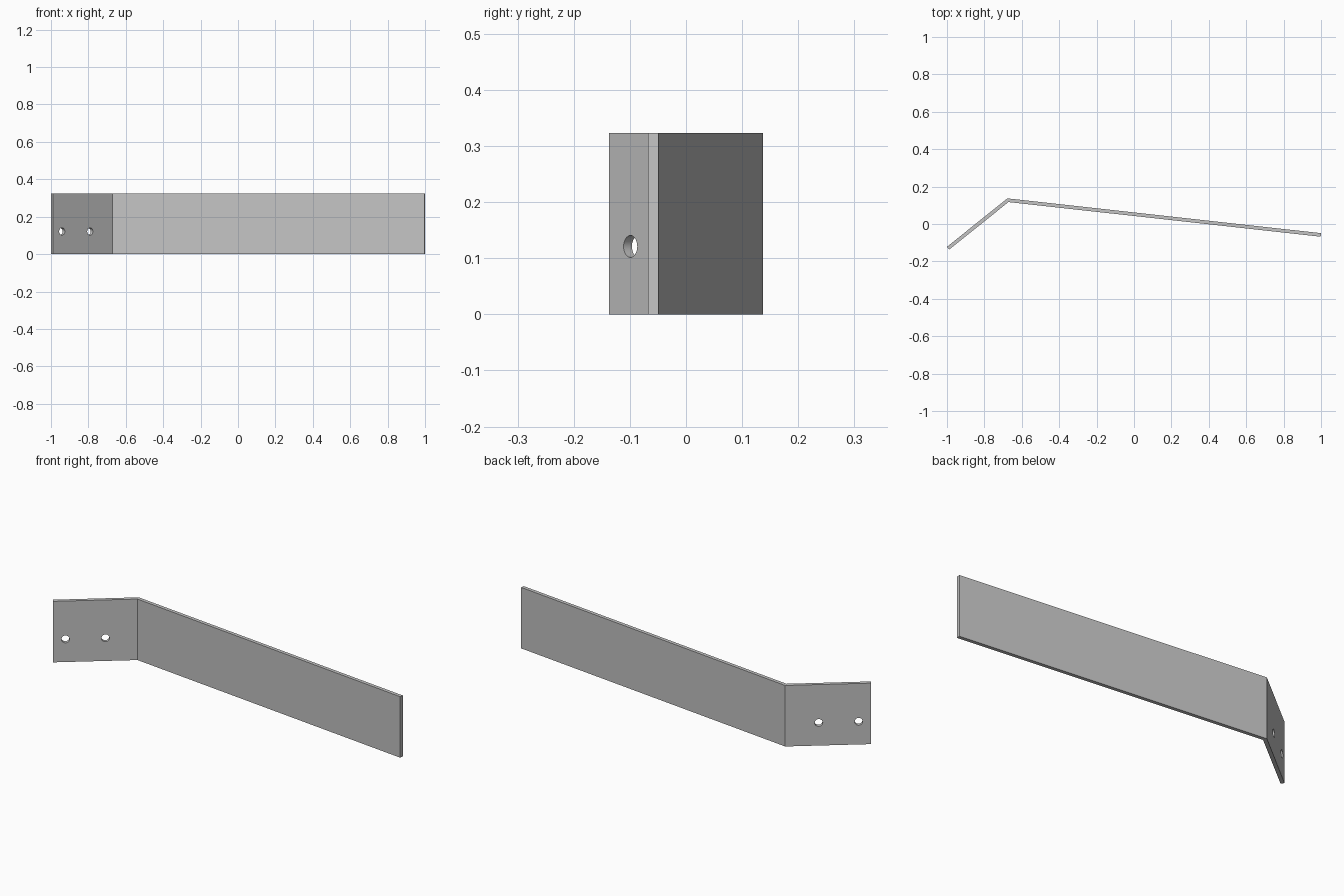
import bpy, bmesh, math
from mathutils import Vector

if "Cube" in bpy.data.objects:
    bpy.data.objects.remove(bpy.data.objects["Cube"], do_unlink=True)

HEIGHT = 0.323
THICK = 0.019
HOLE_RADIUS = 0.0195
HOLE_Z = 0.121

# Plain grey metal
grey = bpy.data.materials.new("grey metal")
grey.use_nodes = True
grey.diffuse_color = (0.55, 0.55, 0.55, 1)
grey.node_tree.nodes["Principled BSDF"].inputs["Base Color"].default_value = (0.55, 0.55, 0.55, 1)

# Back edge of the strip seen from above: short arm, bend, long arm
tip, bend, end = Vector((-1.0, -0.122)), Vector((-0.677, 0.137)), Vector((1.0, -0.049))


def front_normal(a, b):
    d = (b - a).normalized()
    return Vector((d.y, -d.x))


n_short, n_long = front_normal(tip, bend), front_normal(bend, end)
mid = (n_short + n_long).normalized()
outline = [tip, bend, end,
           end + n_long * THICK,
           bend + mid * THICK / mid.dot(n_long),
           tip + n_short * THICK]

# Bent strip, extruded from its outline
bm = bmesh.new()
base = bm.faces.new([bm.verts.new((p.x, p.y, 0)) for p in outline])
top = bmesh.ops.extrude_face_region(bm, geom=[base])["geom"]
bmesh.ops.translate(bm, vec=(0, 0, HEIGHT),
                    verts=[v for v in top if isinstance(v, bmesh.types.BMVert)])
bmesh.ops.recalc_face_normals(bm, faces=bm.faces)
mesh = bpy.data.meshes.new("bent_strip")
bm.to_mesh(mesh)
bm.free()
strip = bpy.data.objects.new("bent_strip", mesh)
bpy.context.collection.objects.link(strip)
mesh.materials.append(grey)

# Two screw holes through the short arm
along = (bend - tip).normalized()
for i, x in enumerate((-0.941, -0.791)):
    front = outline[5] + along * ((x - outline[5].x) / along.x)
    centre = front - n_short * THICK / 2
    bpy.ops.mesh.primitive_cylinder_add(
        vertices=32, radius=HOLE_RADIUS, depth=0.1,
        location=(centre.x, centre.y, HOLE_Z),
        rotation=(math.pi / 2, 0, math.atan2(along.y, along.x)))
    cutter = bpy.context.object
    cutter.name = f"hole_cutter_{i + 1}"
    cutter.data.materials.append(grey)
    cutter.hide_render = True
    cutter.hide_set(True)
    cut = strip.modifiers.new(f"screw_hole_{i + 1}", 'BOOLEAN')
    cut.operation, cut.solver, cut.object = 'DIFFERENCE', 'EXACT', cutter

# Apply the cuts, drop the cutters, and smooth only the hole walls
bpy.context.view_layer.update()
evaluated = strip.evaluated_get(bpy.context.evaluated_depsgraph_get())
cut_mesh = bpy.data.meshes.new_from_object(evaluated)
strip.modifiers.clear()
strip.data = cut_mesh
for obj in [o for o in bpy.data.objects if o.name.startswith("hole_cutter")]:
    bpy.data.objects.remove(obj, do_unlink=True)
bpy.ops.object.select_all(action='DESELECT')
strip.select_set(True)
bpy.context.view_layer.objects.active = strip
bpy.ops.object.shade_smooth_by_angle(angle=math.radians(30))
